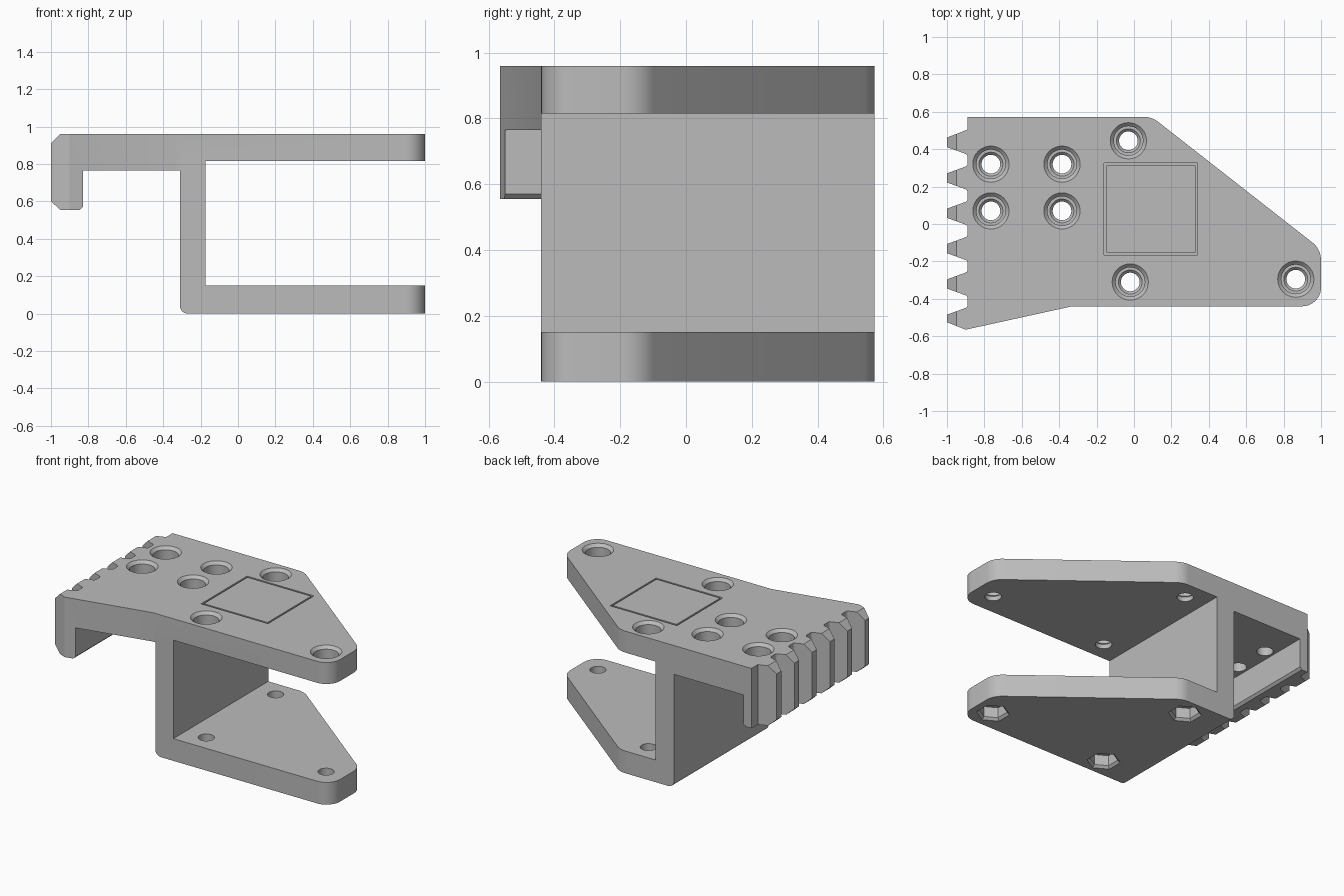
import bpy, bmesh
from math import cos, sin, pi, radians
from mathutils import Vector

if "Cube" in bpy.data.objects:
    bpy.data.objects.remove(bpy.data.objects["Cube"])

grey = bpy.data.materials.new("plain grey")
grey.use_nodes = True
grey.diffuse_color = (0.5, 0.5, 0.5, 1)
grey.node_tree.nodes["Principled BSDF"].inputs["Base Color"].default_value = (0.5, 0.5, 0.5, 1)


def finish(name, bm):
    bmesh.ops.recalc_face_normals(bm, faces=bm.faces)
    mesh = bpy.data.meshes.new(name)
    bm.to_mesh(mesh)
    bm.free()
    mesh.materials.append(grey)
    obj = bpy.data.objects.new(name, mesh)
    bpy.context.collection.objects.link(obj)
    return obj


def outline(corners, steps=8):
    """Corners are (u, v) or (u, v, fillet radius)."""
    pts = []
    for i, c in enumerate(corners):
        p = Vector(c[:2])
        if len(c) == 2:
            pts.append(p)
            continue
        a = (Vector(corners[i - 1][:2]) - p).normalized()
        b = (Vector(corners[(i + 1) % len(corners)][:2]) - p).normalized()
        half = a.angle(b) / 2
        centre = p + (a + b).normalized() * c[2] / sin(half)
        start = p + a * c[2] * cos(half) / sin(half) - centre
        end = p + b * c[2] * cos(half) / sin(half) - centre
        for k in range(steps + 1):
            pts.append(centre + start.lerp(end, k / steps).normalized() * c[2])
    return pts


def prism(name, pts, to_3d, low, high):
    bm = bmesh.new()
    face = bm.faces.new([bm.verts.new(to_3d(p[0], p[1], low)) for p in pts])
    offset = Vector(to_3d(0, 0, high)) - Vector(to_3d(0, 0, low))
    ext = bmesh.ops.extrude_face_region(bm, geom=[face], use_keep_orig=True)
    verts = [g for g in ext["geom"] if isinstance(g, bmesh.types.BMVert)]
    bmesh.ops.translate(bm, verts=verts, vec=offset)
    return finish(name, bm)


def lathe(name, profile, sides, x, y, turn=0):
    """Stack of rings (radius, height) closed at both ends."""
    bm = bmesh.new()
    rings = [[bm.verts.new((x + r * cos(turn + 2 * pi * k / sides),
                            y + r * sin(turn + 2 * pi * k / sides), z))
              for k in range(sides)] for r, z in profile]
    for lower, upper in zip(rings, rings[1:]):
        for k in range(sides):
            n = (k + 1) % sides
            bm.faces.new((lower[k], lower[n], upper[n], upper[k]))
    bm.faces.new(rings[0])
    bm.faces.new(rings[-1])
    return finish(name, bm)


def combine(target, tool, operation):
    tool.hide_render = True
    mod = target.modifiers.new("cut", 'BOOLEAN')
    mod.operation = operation
    mod.solver = 'EXACT'
    mod.object = tool
    bpy.context.view_layer.objects.active = target
    bpy.ops.object.modifier_apply(modifier=mod.name)
    bpy.data.objects.remove(tool)


# Side profile: hook, top plate, upright wall and bottom plate
profile = outline([
    (-0.31, 0, 0.04), (1.1, 0), (1.1, 0.15), (-0.175, 0.15), (-0.175, 0.815),
    (1.1, 0.815), (1.1, 0.96), (-0.95, 0.96), (-1, 0.91), (-1, 0.6),
    (-0.95, 0.555), (-0.845, 0.555), (-0.83, 0.57), (-0.83, 0.765), (-0.31, 0.765)])
bracket = prism("bracket", profile, lambda u, v, w: (u, w, v), -0.8, 0.8)

# Plan outline with a toothed grip edge
plan = [(-0.9, -0.565), (-0.33, -0.44), (1, -0.44, 0.1), (1, -0.135, 0.12),
        (0.095, 0.573, 0.13), (-0.89, 0.573), (-0.89, 0.505), (-1, 0.462)]
for i in range(5):
    y = 0.341 - 0.189 * i
    plan += [(-1, y + 0.07), (-0.89, y + 0.03, 0.016), (-0.89, y - 0.03, 0.016), (-1, y - 0.07)]
plan.append((-1, -0.525))
footprint = prism("footprint", outline(plan), lambda u, v, w: (u, v, w), -0.2, 1.2)
combine(bracket, footprint, 'INTERSECT')

# Counterbored bolt holes, the outer three going through both plates
bolts = [(-0.03, 0.445), (-0.02, -0.31), (0.865, -0.295)]
grip_holes = [(x, y) for x in (-0.765, -0.385) for y in (0.07, 0.32)]
for x, y in bolts + grip_holes:
    bottom = -0.1 if (x, y) in bolts else 0.65
    bore = [(0.05, bottom), (0.05, 0.845), (0.064, 0.86), (0.078, 0.86), (0.078, 0.941), (0.107, 0.97)]
    combine(bracket, lathe("bore", bore, 32, x, y), 'DIFFERENCE')

# Hexagonal nut pockets below
for x, y in bolts:
    pocket = [(0.112, -0.01), (0.086, 0.016), (0.086, 0.085)]
    combine(bracket, lathe("nut_pocket", pocket, 6, x, y, radians(30)), 'DIFFERENCE')

# Fine square groove engraved in the top
x0, x1, y0, y1, w = -0.16, 0.34, -0.165, 0.325, 0.012
for a, b, c, d in ((x0, x1, y0, y0 + w), (x0, x1, y1 - w, y1),
                   (x0, x0 + w, y0, y1), (x1 - w, x1, y0, y1)):
    strip = prism("groove", [(a, c), (b, c), (b, d), (a, d)], lambda u, v, t: (u, v, t), 0.945, 1)
    combine(bracket, strip, 'DIFFERENCE')

# Smooth the fillets and bores, keep the edges sharp
bpy.ops.object.select_all(action='DESELECT')
bracket.select_set(True)
bpy.context.view_layer.objects.active = bracket
bpy.ops.object.shade_smooth_by_angle(angle=radians(25))
